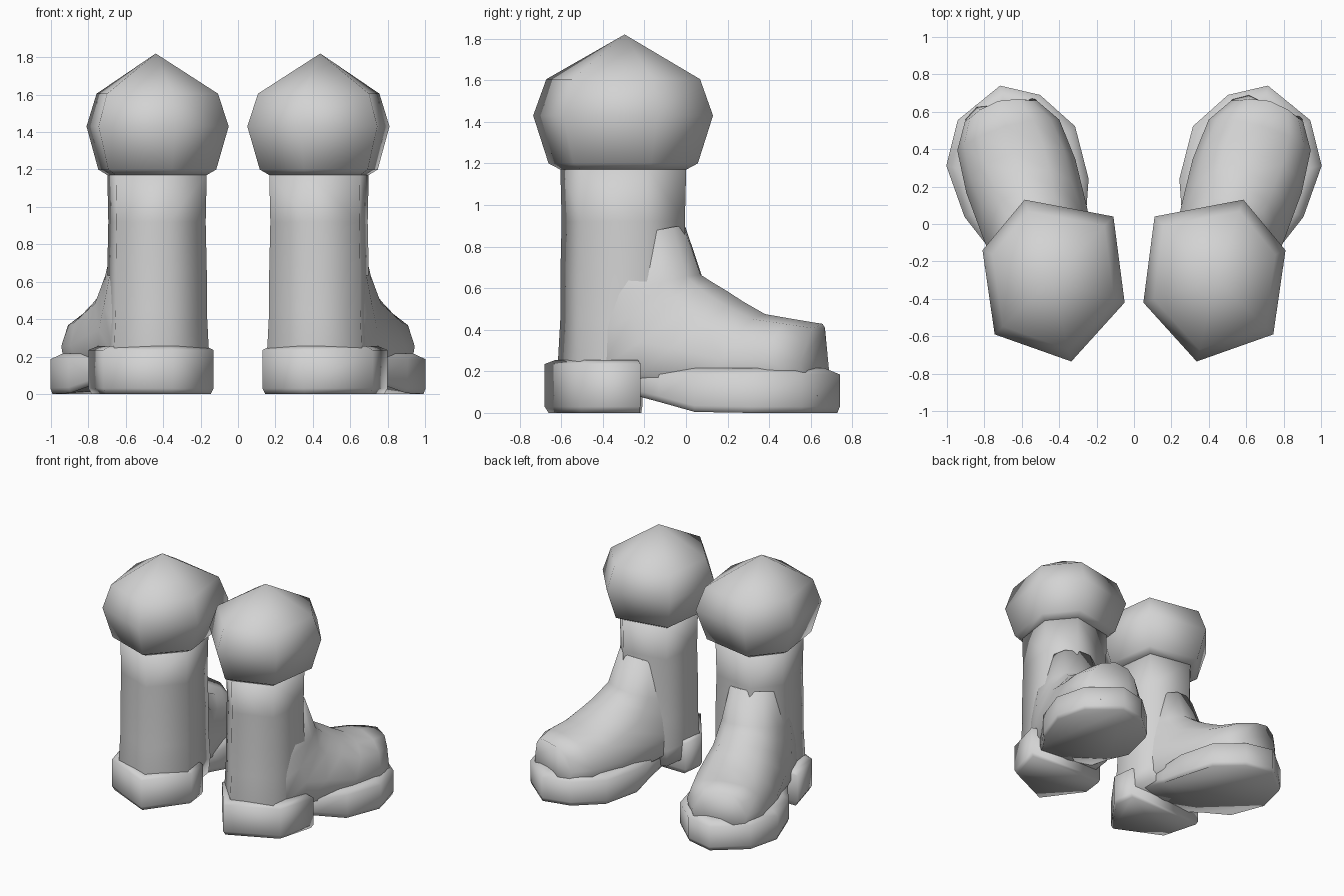
import bpy, bmesh, math
from mathutils import Vector

if "Cube" in bpy.data.objects:
    bpy.data.objects.remove(bpy.data.objects["Cube"])

grey = bpy.data.materials.new("light grey")
grey.diffuse_color = (0.65, 0.65, 0.65, 1)
grey.use_nodes = True
grey.node_tree.nodes["Principled BSDF"].inputs["Base Color"].default_value = grey.diffuse_color

TURN = math.radians(17)          # toes point outwards
CX, CY = 0.44, -0.30             # ankle position


def place(u, v, z):
    """Boot space (u sideways, v towards the toe) to world space."""
    c, s = math.cos(TURN), math.sin(TURN)
    return (CX + u * c + v * s, CY - u * s + v * c, z)


def loft(name, rings, apex=None):
    """Skin closed rings of equal length; the far end may close in a point."""
    bm = bmesh.new()
    rows = [[bm.verts.new(p) for p in r] for r in rings]
    n = len(rows[0])
    for a, b in zip(rows, rows[1:]):
        for i in range(n):
            j = (i + 1) % n
            bm.faces.new((a[i], a[j], b[j], b[i]))
    bm.faces.new(rows[0][::-1])
    if apex:
        tip = bm.verts.new(apex)
        for i in range(n):
            bm.faces.new((rows[-1][i], rows[-1][(i + 1) % n], tip))
    else:
        bm.faces.new(rows[-1])
    bmesh.ops.recalc_face_normals(bm, faces=bm.faces)
    for f in bm.faces:
        f.smooth = True
    me = bpy.data.meshes.new(name)
    bm.to_mesh(me)
    bm.free()
    ob = bpy.data.objects.new(name, me)
    bpy.context.collection.objects.link(ob)
    me.materials.append(grey)
    # second boot of the pair
    ob.modifiers.new("pair", 'MIRROR').use_mirror_merge = False
    return ob


def rings(outline, levels):
    """Scaled copies of an outline around the ankle at several heights."""
    return [[(CX + x * s, CY + y * s, z) for x, y in outline] for s, z in levels]


# Fluffy cuff: hexagonal rings closing in a peak
HEX = [(-.33, .34), (-.39, -.12), (-.105, -.435), (.305, -.29), (.37, .16), (.145, .43)]
loft("cuff", rings(HEX, ((.70, 1.17), (.83, 1.2), (1, 1.43), (.855, 1.605))),
     apex=(CX, CY + .005, 1.82))

# Shaft: same hexagon, narrower
loft("shaft", rings(HEX, ((.70, 1.18), (.685, .92), (.70, .66), (.70, .45), (.73, .22), (.7, .1))))

# Heel block
HEEL = [(-.29, .09), (-.31, -.08), (-.09, -.38), (.28, -.21), (.36, .08)]
loft("heel", rings(HEEL, ((.95, 0), (1, .03), (1, .235), (.86, .255))))


# Foot: tapered tube bending from the ankle to the rounded toe
def section(front, back, half, bend=0, n=12, power=.8, taper=.08):
    ring = []
    f, b = Vector(front), Vector(back)
    for i in range(n):
        a = 2 * math.pi * i / n
        c, s = math.cos(a), math.sin(a)
        t = math.copysign(abs(c) ** power, c)
        w = math.copysign(abs(s) ** power, s)
        p = (f + b) / 2 + (f - b) / 2 * t
        u = half * w * (1 - taper * t) - .005
        ring.append(place(u, p.x - bend * u * u, p.y))
    return ring


loft("foot", [section(*r) for r in (
    ((.30, .90), (-.10, .80), .19),
    ((.385, .665), (-.20, .50), .245),
    ((.45, .625), (-.22, .30), .262),
    ((.52, .585), (-.20, .10), .275),
    ((.60, .535), (.05, .09), .29),
    ((.71, .475), (.45, .04), .305),
    ((.86, .45), (.84, .06), .285, .5),
    ((1.0, .428), (1.04, .06), .20, 1.9))])

# Front sole: flat under the toe, rising through the arch
SIDE = [(.21, .03), (.27, .26), (.347, .46), (.36, .75), (.23, .965)]
outline = SIDE + [(-.04, 1.075)] + [(-u, v) for u, v in reversed(SIDE)]


def sole_bottom(v):
    return max(0, .1 * (.48 - v) / .43)


loft("front_sole", [[place(u * su, .5 + (v - .5) * sv, sole_bottom(v) + z if z < .1 else z)
                     for u, v in outline]
                    for su, sv, z in ((.97, .98, 0), (1, 1, .03), (1, 1, .185), (.84, .87, .215))])
